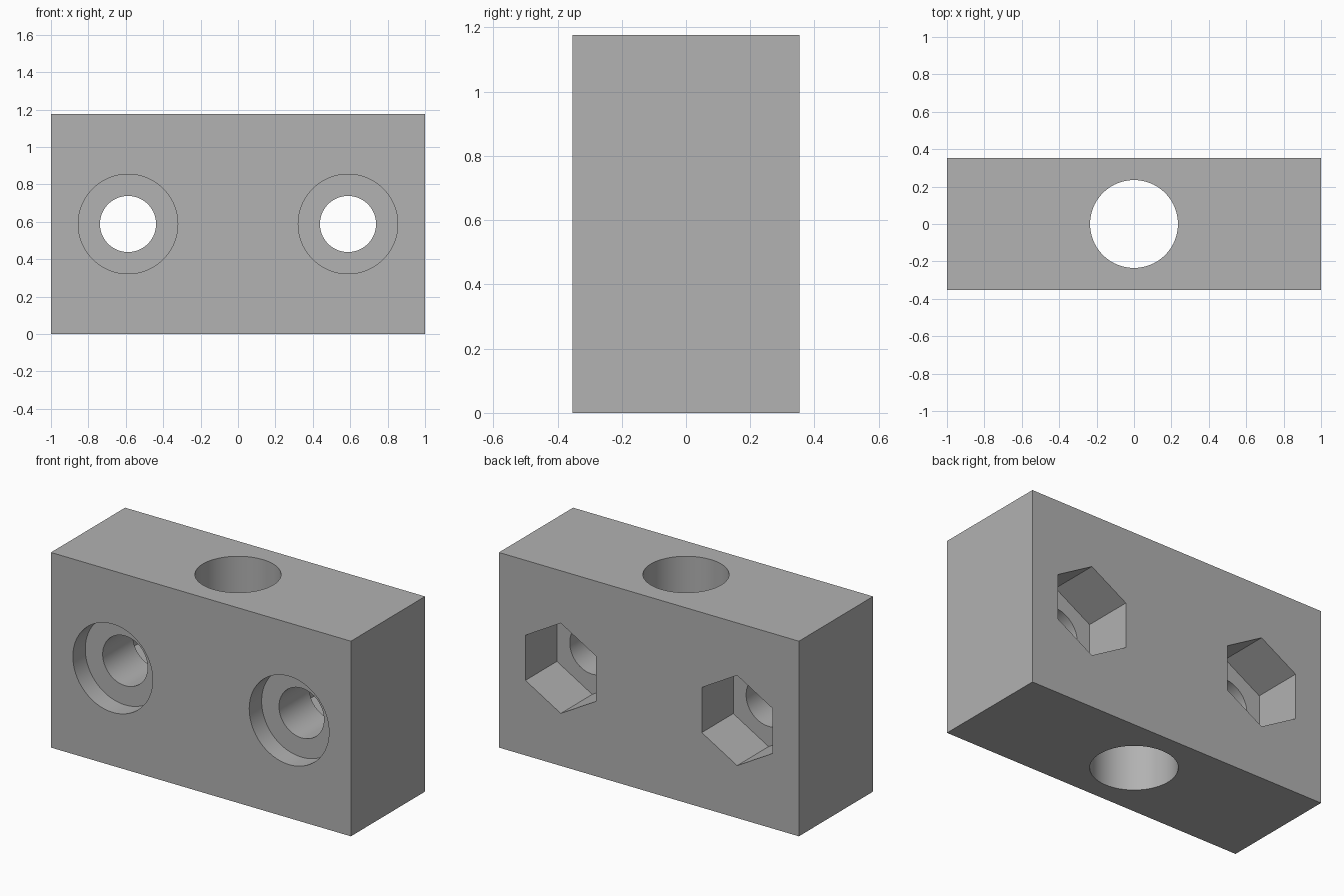
import bpy
import bmesh
import math
from mathutils import Matrix, Vector

default = bpy.data.objects.get("Cube")
if default:
    bpy.data.objects.remove(default, do_unlink=True)

# Overall size and hole dimensions
WIDTH, DEPTH, HEIGHT = 2.0, 0.706, 1.176
HOLE_X, HOLE_Z = 0.588, HEIGHT / 2
BOLT_R, BORE_R, NUT_R, ROD_R = 0.15, 0.266, 0.272, 0.235
BORE_DEPTH, NUT_DEPTH = 0.118, 0.30
FRONT, BACK, OVER = -DEPTH / 2, DEPTH / 2, 0.1

# Single grey material
grey = bpy.data.materials.new("plain grey")
grey.use_nodes = True
colour = (0.445, 0.445, 0.445, 1.0)
grey.diffuse_color = colour
bsdf = next(n for n in grey.node_tree.nodes if n.type == 'BSDF_PRINCIPLED')
bsdf.inputs["Base Color"].default_value = colour


def add_object(name, bm):
    mesh = bpy.data.meshes.new(name)
    bmesh.ops.recalc_face_normals(bm, faces=bm.faces)
    bm.to_mesh(mesh)
    bm.free()
    obj = bpy.data.objects.new(name, mesh)
    mesh.materials.append(grey)
    bpy.context.collection.objects.link(obj)
    return obj


def prism(name, sides, radius, start, end):
    """Prism between two points, with one corner pointing along +y or +z."""
    start, end = Vector(start), Vector(end)
    axis = end - start
    up = Vector((0, 0, 1)) if abs(axis.z) < 1e-6 else Vector((0, 1, 0))
    side = up.cross(axis.normalized())
    bm = bmesh.new()
    ring = []
    for i in range(sides):
        a = 2 * math.pi * i / sides
        ring.append(bm.verts.new(start + radius * (up * math.cos(a) + side * math.sin(a))))
    base = bm.faces.new(ring)
    new = bmesh.ops.extrude_face_region(bm, geom=[base], use_keep_orig=True)["geom"]
    bmesh.ops.translate(bm, vec=axis, verts=[v for v in new if isinstance(v, bmesh.types.BMVert)])
    return add_object(name, bm)


# Solid block
bm = bmesh.new()
bmesh.ops.create_cube(bm, size=1.0, matrix=Matrix.Translation((0, 0, HEIGHT / 2))
                      @ Matrix.Diagonal((WIDTH, DEPTH, HEIGHT, 1)))
block = add_object("clamp_block", bm)

# Vertical rod hole
cutters = [prism("rod_hole_cutter", 96, ROD_R, (0, 0, -OVER), (0, 0, HEIGHT + OVER))]

# Bolt holes, round recess at the front, hexagonal nut pocket at the back
for label, x in (("left", HOLE_X), ("right", -HOLE_X)):
    for part, sides, radius, y0, y1 in (
            ("bolt_hole", 96, BOLT_R, FRONT - OVER, BACK + OVER),
            ("head_recess", 96, BORE_R, FRONT - OVER, FRONT + BORE_DEPTH),
            ("nut_pocket", 6, NUT_R, BACK - NUT_DEPTH, BACK + OVER)):
        cutters.append(prism(f"{label}_{part}_cutter", sides, radius,
                             (x, y0, HOLE_Z), (x, y1, HOLE_Z)))

# Cut every hole, then clear the cutters
bpy.ops.object.select_all(action='DESELECT')
bpy.context.view_layer.objects.active = block
block.select_set(True)
for cutter in cutters:
    cutter.hide_render = True
    mod = block.modifiers.new(cutter.name, 'BOOLEAN')
    mod.operation = 'DIFFERENCE'
    mod.solver = 'EXACT'
    mod.object = cutter
    bpy.ops.object.modifier_apply(modifier=mod.name)
    bpy.data.objects.remove(cutter, do_unlink=True)

# Smooth hole walls, crisp edges
bpy.ops.object.shade_smooth_by_angle(angle=math.radians(30))
